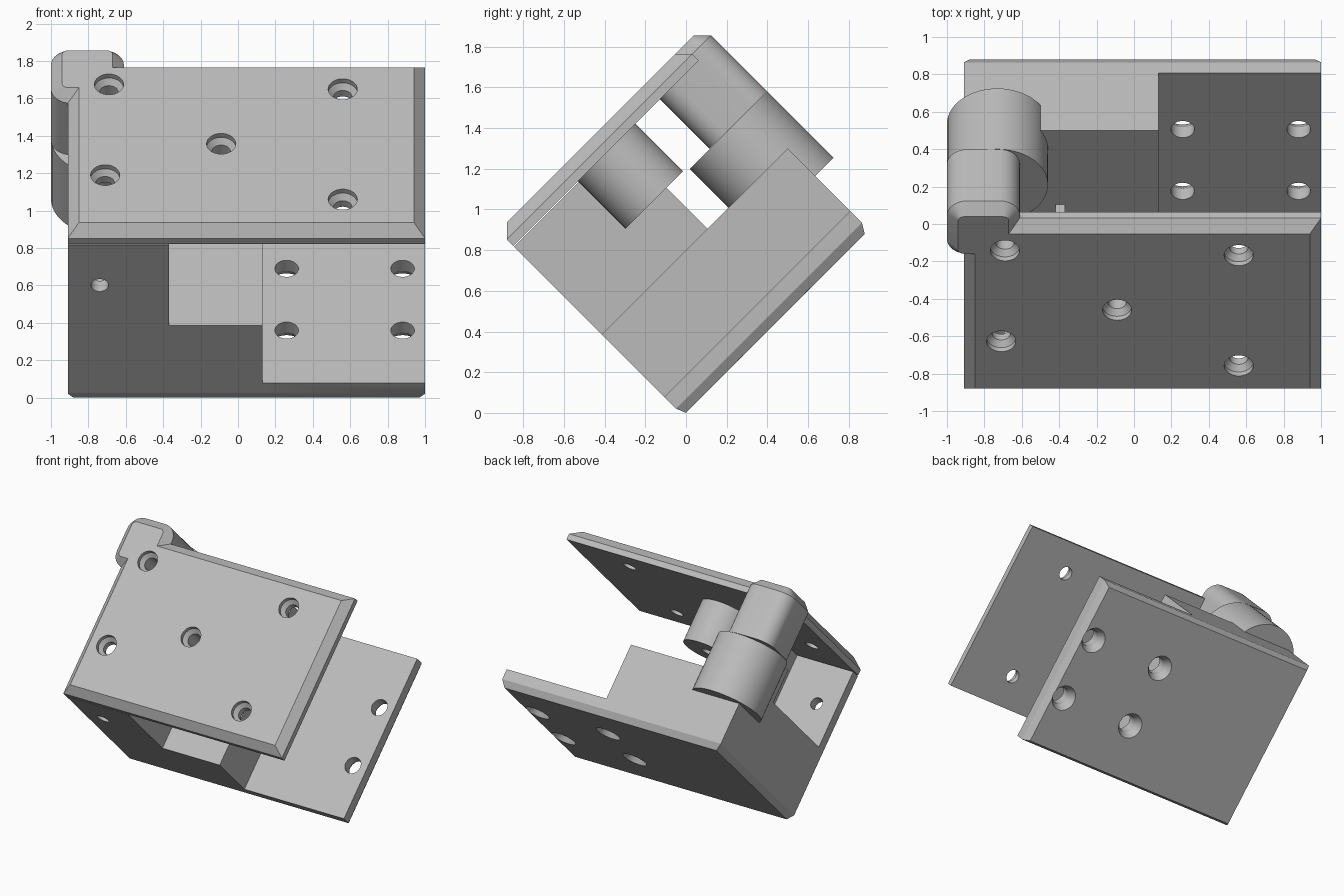
import bpy, bmesh, math

if "Cube" in bpy.data.objects:
    bpy.data.objects.remove(bpy.data.objects["Cube"])

grey = bpy.data.materials.new("plain_grey")
grey.use_nodes = True
colour = (0.5, 0.5, 0.5, 1)
grey.diffuse_color = colour
grey.node_tree.nodes["Principled BSDF"].inputs["Base Color"].default_value = colour


# Outlines in the hinge's own frame: x along its width, u along its length
def rect(x0, x1, u0, u1):
    return [(x0, u0), (x1, u0), (x1, u1), (x0, u1)]


def circle(x, u, r, n=56):
    return [(x + r * math.cos(2 * math.pi * i / n),
             u + r * math.sin(2 * math.pi * i / n)) for i in range(n)]


def round_rect(x0, x1, u0, u1, r, n=8):
    corners = [(x1 - r, u1 - r), (x0 + r, u1 - r), (x0 + r, u0 + r), (x1 - r, u0 + r)]
    return [(cx + r * math.cos(math.pi / 2 * (k + i / n)),
             cu + r * math.sin(math.pi / 2 * (k + i / n)))
            for k, (cx, cu) in enumerate(corners) for i in range(n + 1)]


# Stack outlines at rising depth v into a closed solid, tipped 45 degrees
def solid(name, *levels):
    bm = bmesh.new()
    rings = [[bm.verts.new((x, u, v)) for x, u in outline] for outline, v in levels]
    count = len(rings[0])
    bm.faces.new(rings[0][::-1])
    bm.faces.new(rings[-1])
    for low, high in zip(rings, rings[1:]):
        for i in range(count):
            j = (i + 1) % count
            bm.faces.new((low[i], low[j], high[j], high[i]))
    mesh = bpy.data.meshes.new(name)
    bm.to_mesh(mesh)
    bm.free()
    mesh.materials.append(grey)
    obj = bpy.data.objects.new(name, mesh)
    bpy.context.collection.objects.link(obj)
    obj.rotation_euler.x = math.pi / 4
    bpy.context.view_layer.update()
    return obj


def block(name, x0, x1, u0, u1, v0, v1):
    outline = rect(x0, x1, u0, u1)
    return solid(name, (outline, v0), (outline, v1))


def combine(body, tool, operation):
    mod = body.modifiers.new("shape", "BOOLEAN")
    mod.operation = operation
    mod.solver = "EXACT"
    mod.object = tool
    bpy.context.view_layer.objects.active = body
    bpy.ops.object.modifier_apply(modifier=mod.name)
    bpy.data.objects.remove(tool)


def drill(body, *levels):
    tool = solid("cutter", *levels)
    tool.hide_render = True
    combine(body, tool, "DIFFERENCE")


def finish(obj):
    bpy.ops.object.select_all(action="DESELECT")
    obj.select_set(True)
    bpy.context.view_layer.objects.active = obj
    bpy.ops.object.shade_smooth_by_angle(angle=math.radians(25))


LEFT, RIGHT, LOW, HIGH = -0.91, 1.0, -0.02, 1.273

# Lower leaf: bevelled foot plate with a raised body and pocket walls
lower = solid("lower_leaf",
              (rect(LEFT + 0.03, RIGHT - 0.03, 0, HIGH - 0.03), 0),
              (rect(LEFT, RIGHT, LOW, HIGH), 0.05),
              (rect(LEFT, RIGHT, LOW, HIGH), 0.13))
combine(lower, block("raised_body", LEFT, 0.13, LOW, HIGH, 0.06, 0.566), "UNION")
combine(lower, block("front_wall", LEFT, -0.37, LOW, 0.06, 0.3, 1.175), "UNION")
combine(lower, block("side_wall", -0.42, -0.37, LOW, 0.714, 0.3, 1.175), "UNION")

# Lower knuckle and its square gusset
ring = circle(-0.73, 1.13, 0.27)
combine(lower, solid("lower_knuckle", (ring, 0.375), (ring, 0.834)), "UNION")
combine(lower, block("gusset", LEFT, -0.73, 0.863, 1.13, 0.45, 0.83), "UNION")

# Screw holes, countersunk from the outside
for x in (0.26, 0.88):
    for u in (0.379, 0.846):
        drill(lower, (circle(x, u, 0.1, 32), -0.01), (circle(x, u, 0.063, 32), 0.05),
              (circle(x, u, 0.063, 32), 0.3))

# Hole through the front wall of the pocket
bpy.ops.mesh.primitive_cylinder_add(vertices=32, radius=0.047, depth=0.2)
pin = bpy.context.object
pin.hide_render = True
a = math.sqrt(0.5)
pin.location = (-0.74, (0.02 - 0.87) * a, (0.02 + 0.87) * a)
pin.rotation_euler.x = -math.pi / 4
bpy.context.view_layer.update()
combine(lower, pin, "DIFFERENCE")
finish(lower)

# Upper leaf: chamfered cover plate
INNER, EDGE, FACE, C = 1.18, 1.225, 1.285, 0.06
upper = solid("upper_leaf",
              (rect(LEFT, RIGHT, LOW, 1.27), INNER),
              (rect(LEFT, RIGHT, LOW, 1.27), EDGE),
              (rect(LEFT + C, RIGHT - C, LOW + C, 1.27 - C), FACE))

# Upper knuckle with rounded corners and chamfered end
section = round_rect(-1, -0.61, 1.0, 1.40, 0.11)
combine(upper, solid("upper_knuckle", (section, 0.836), (section, EDGE),
                     (round_rect(-1 + C, -0.61 - C, 1.0 + C, 1.40 - C, 0.03), FACE)), "UNION")

# Round post under the middle of the plate
post = circle(-0.09, 0.63, 0.2)
combine(upper, solid("post", (post, 0.85), (post, 1.2)), "UNION")

# Countersunk screw holes
for x, u, depth in ((-0.69, 1.084, 0.25), (0.56, 1.048, 0.3), (-0.09, 0.635, 0.6),
                    (-0.71, 0.398, 0.3), (0.56, 0.214, 0.3)):
    drill(upper, (circle(x, u, 0.05, 32), FACE - depth), (circle(x, u, 0.05, 32), FACE - 0.06),
          (circle(x, u, 0.078, 32), FACE - 0.03), (circle(x, u, 0.078, 32), FACE + 0.02))
finish(upper)
